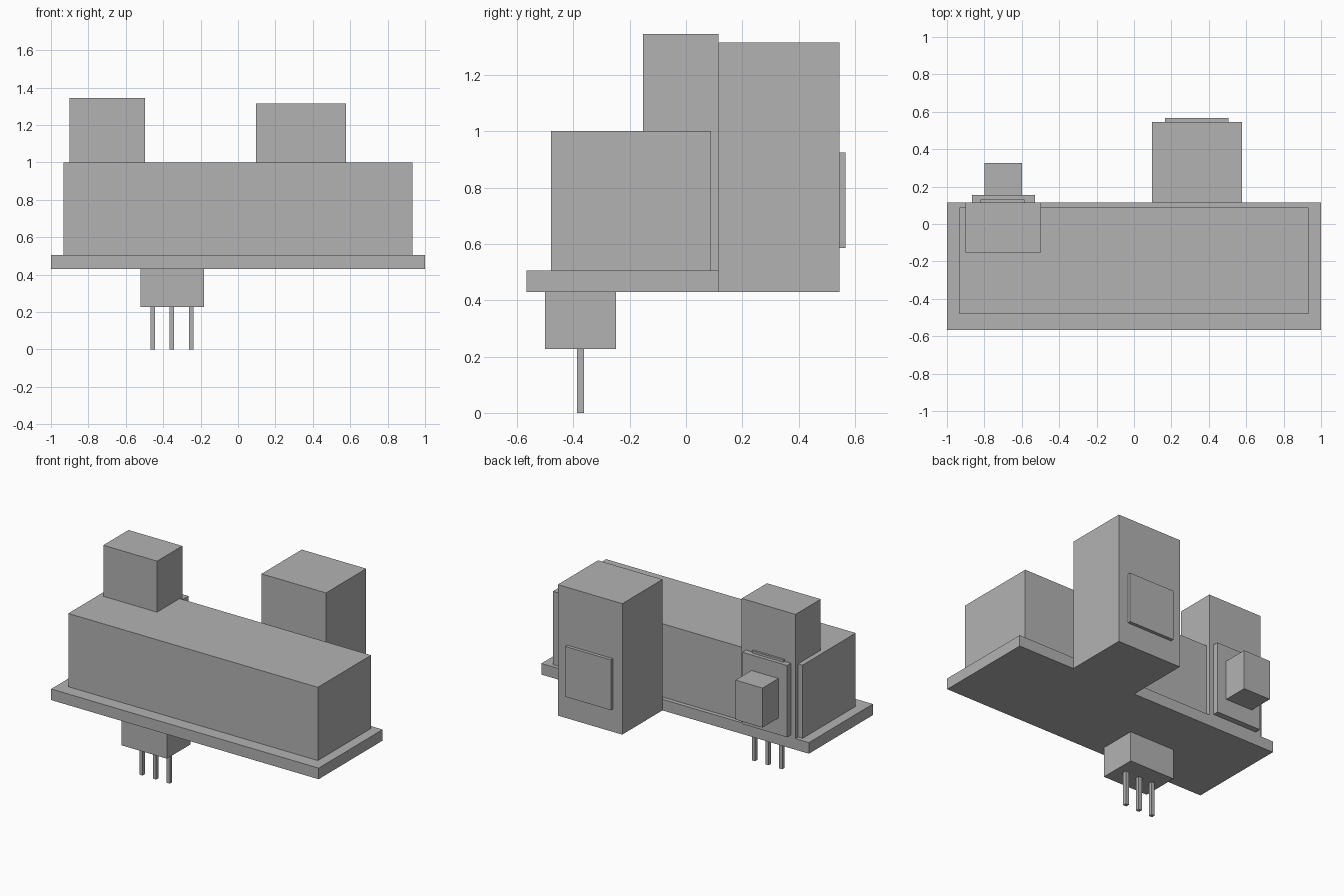
import bpy
import bmesh
from mathutils import Matrix, Vector

cube = bpy.data.objects.get("Cube")
if cube:
    bpy.data.objects.remove(cube, do_unlink=True)

# Single plain grey finish
GREY = (0.45, 0.45, 0.45, 1.0)
grey = bpy.data.materials.new("plain grey")
grey.use_nodes = True
grey.diffuse_color = GREY
grey.node_tree.nodes["Principled BSDF"].inputs["Base Color"].default_value = GREY


def box(name, x, y, z):
    """Add a box spanning the given (min, max) ranges."""
    spans = (x, y, z)
    size = Vector([b - a for a, b in spans])
    centre = Vector([(a + b) / 2 for a, b in spans])
    bm = bmesh.new()
    bmesh.ops.create_cube(bm, size=1, matrix=Matrix.Diagonal(size).to_4x4())
    mesh = bpy.data.meshes.new(name)
    bm.to_mesh(mesh)
    bm.free()
    mesh.materials.append(grey)
    obj = bpy.data.objects.new(name, mesh)
    obj.location = centre
    bpy.context.collection.objects.link(obj)
    return obj


BASE, DECK, ROOF, BACK = 0.43, 0.505, 1.0, 0.116

# Base slab and long main body
box("base_slab", (-1, 1), (-0.567, BACK), (BASE, DECK))
box("main_body", (-0.933, 0.933), (-0.48, 0.088), (DECK, ROOF))

# Tall rear tower with a raised panel
box("rear_tower", (0.095, 0.577), (BACK, 0.545), (BASE, 1.315))
box("tower_panel", (0.165, 0.506), (0.545, 0.567), (0.585, 0.925))

# Upright block through the main body, with back plate and knob
box("upright_block", (-0.9, -0.498), (-0.153, BACK), (DECK, 1.345))
box("back_plate", (-0.865, -0.53), (BACK, 0.155), (0.52, 1.005))
box("plate_tab", (-0.82, -0.585), (BACK, 0.13), (0.9, 1.02))
box("back_knob", (-0.8, -0.598), (0.155, 0.325), (0.633, 0.9))

# Connector below the slab with three pins
box("connector", (-0.52, -0.182), (-0.5, -0.248), (0.227, BASE))
for i in range(3):
    px = -0.455 + 0.102 * i
    box(f"pin_{i + 1}", (px - 0.012, px + 0.012), (-0.387, -0.362), (0, 0.227))
